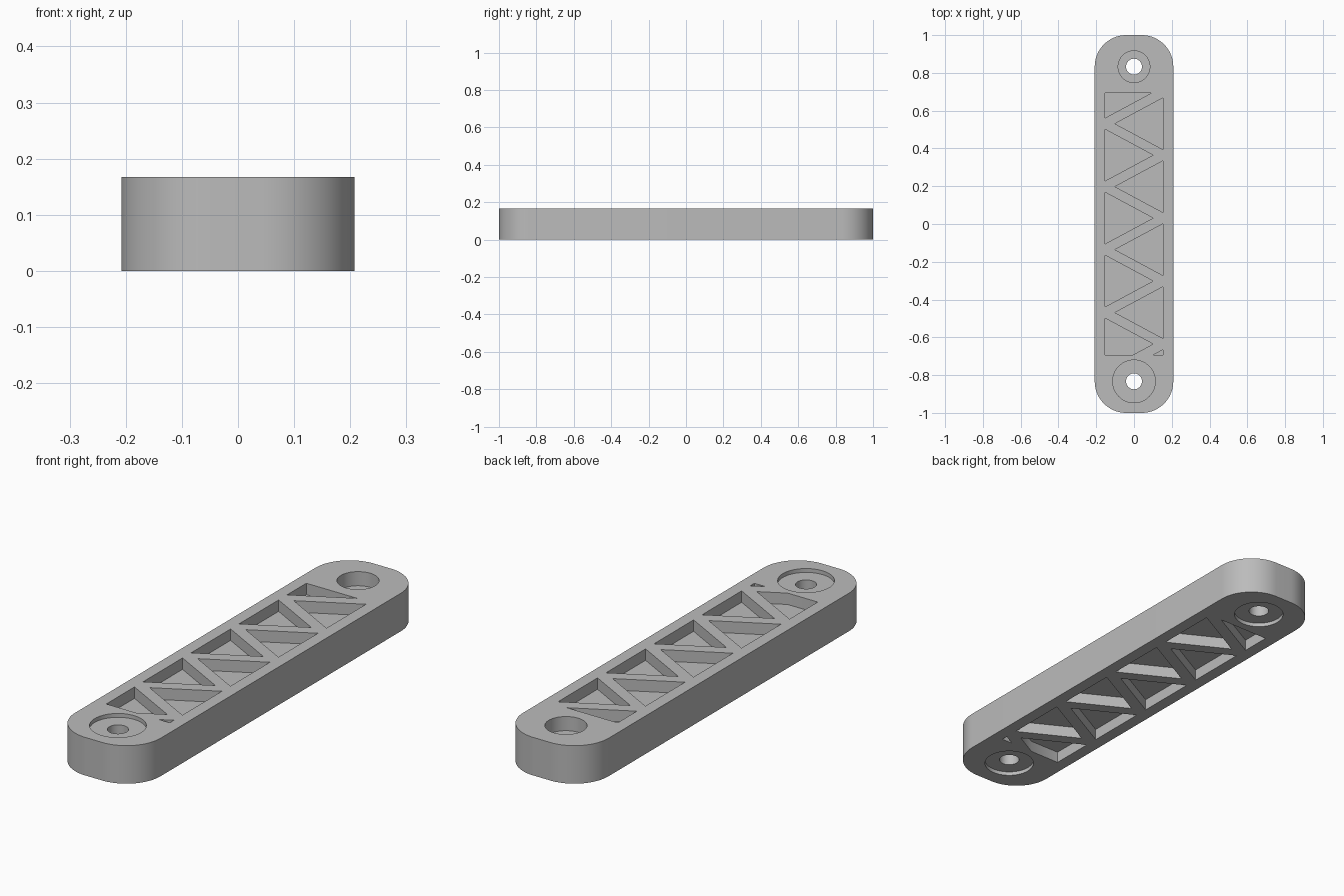
import bpy, bmesh
from math import cos, sin, pi

cube = bpy.data.objects.get("Cube")
if cube:
    bpy.data.objects.remove(cube, do_unlink=True)

HALF_W, HALF_L, HEIGHT, CORNER = 0.208, 1.0, 0.167, 0.167
HOLE_Y = HALF_L - CORNER
WIN_X, WIN_Y = 0.154, 0.694        # window holding the truss pockets
PITCH, HALF_BASE, REACH = 1 / 3, 0.137, 0.255
POCKET = 0.05
OVER = 0.05                        # cutter overshoot past the surface

grey = bpy.data.materials.new("grey plastic")
grey.use_nodes = True
grey.diffuse_color = (0.5, 0.5, 0.5, 1)
grey.node_tree.nodes["Principled BSDF"].inputs["Base Color"].default_value = (0.5, 0.5, 0.5, 1)


def add_prism(bm, outline, z0, z1):
    """Extrude a counter-clockwise outline from z0 to z1."""
    face = bm.faces.new([bm.verts.new((x, y, z0)) for x, y in outline])
    top = bmesh.ops.extrude_face_region(bm, geom=[face], use_keep_orig=True)["geom"]
    for v in top:
        if isinstance(v, bmesh.types.BMVert):
            v.co.z = z1


def make_object(name, prisms):
    bm = bmesh.new()
    for prism in prisms:
        add_prism(bm, *prism)
    bmesh.ops.recalc_face_normals(bm, faces=bm.faces)
    mesh = bpy.data.meshes.new(name)
    bm.to_mesh(mesh)
    bm.free()
    mesh.materials.append(grey)
    obj = bpy.data.objects.new(name, mesh)
    bpy.context.collection.objects.link(obj)
    return obj


def circle(y, r, n=64):
    return [(r * cos(2 * pi * i / n), y + r * sin(2 * pi * i / n)) for i in range(n)]


def rounded_bar(n=24):
    pts = []
    for q, (sx, sy) in enumerate(((1, 1), (-1, 1), (-1, -1), (1, -1))):
        for i in range(n + 1):
            a = (q + i / n) * pi / 2
            pts.append((sx * (HALF_W - CORNER) + CORNER * cos(a),
                        sy * (HALF_L - CORNER) + CORNER * sin(a)))
    return pts


def clip(poly, sign):
    """Keep the part of a polygon with sign * y <= WIN_Y."""
    out = []
    for (ax, ay), (bx, by) in zip(poly, poly[1:] + poly[:1]):
        da, db = WIN_Y - sign * ay, WIN_Y - sign * by
        if da >= 0:
            out.append((ax, ay))
        if da * db < 0:
            t = da / (da - db)
            out.append((ax + t * (bx - ax), ay + t * (by - ay)))
    return out


# Alternating triangles pointing inward from both edges
triangles = []
for side, first in ((1, 0.531), (-1, 0.698)):
    for k in range(5):
        y = first - k * PITCH
        tri = [(side * WIN_X, y - side * HALF_BASE),
               (side * WIN_X, y + side * HALF_BASE),
               (side * (WIN_X - REACH), y)]
        triangles.append(clip(clip(tri, 1), -1))

top_z, low_z = HEIGHT + OVER, -OVER
top_pockets = [(t, HEIGHT - POCKET, top_z) for t in triangles]
bottom_pockets = [(t, low_z, POCKET) for t in triangles]

# Recesses around the screw holes: deep at the back, shallow elsewhere
recesses = [(circle(HOLE_Y, 0.084), HEIGHT - 0.062, top_z),
            (circle(-HOLE_Y, 0.113), HEIGHT - 0.017, top_z)]
recesses += [(circle(s * HOLE_Y, 0.104), low_z, 0.017) for s in (1, -1)]
holes = [(circle(s * HOLE_Y, 0.042, 48), low_z, top_z) for s in (1, -1)]

bar = make_object("truss_bar", [(rounded_bar(), 0, HEIGHT)])
bpy.context.view_layer.objects.active = bar

# Cut each group in turn, then drop its cutter
for name, prisms in (("pocket_cutter_top", top_pockets),
                     ("pocket_cutter_bottom", bottom_pockets),
                     ("recess_cutter", recesses), ("hole_cutter", holes)):
    cutter = make_object(name, prisms)
    cutter.hide_render = True
    mod = bar.modifiers.new(name, 'BOOLEAN')
    mod.operation, mod.solver, mod.object = 'DIFFERENCE', 'EXACT', cutter
    bpy.ops.object.modifier_apply(modifier=mod.name)
    bpy.data.objects.remove(cutter, do_unlink=True)

bpy.ops.object.select_all(action='DESELECT')
bar.select_set(True)
bpy.ops.object.shade_smooth_by_angle(angle=pi / 6)
